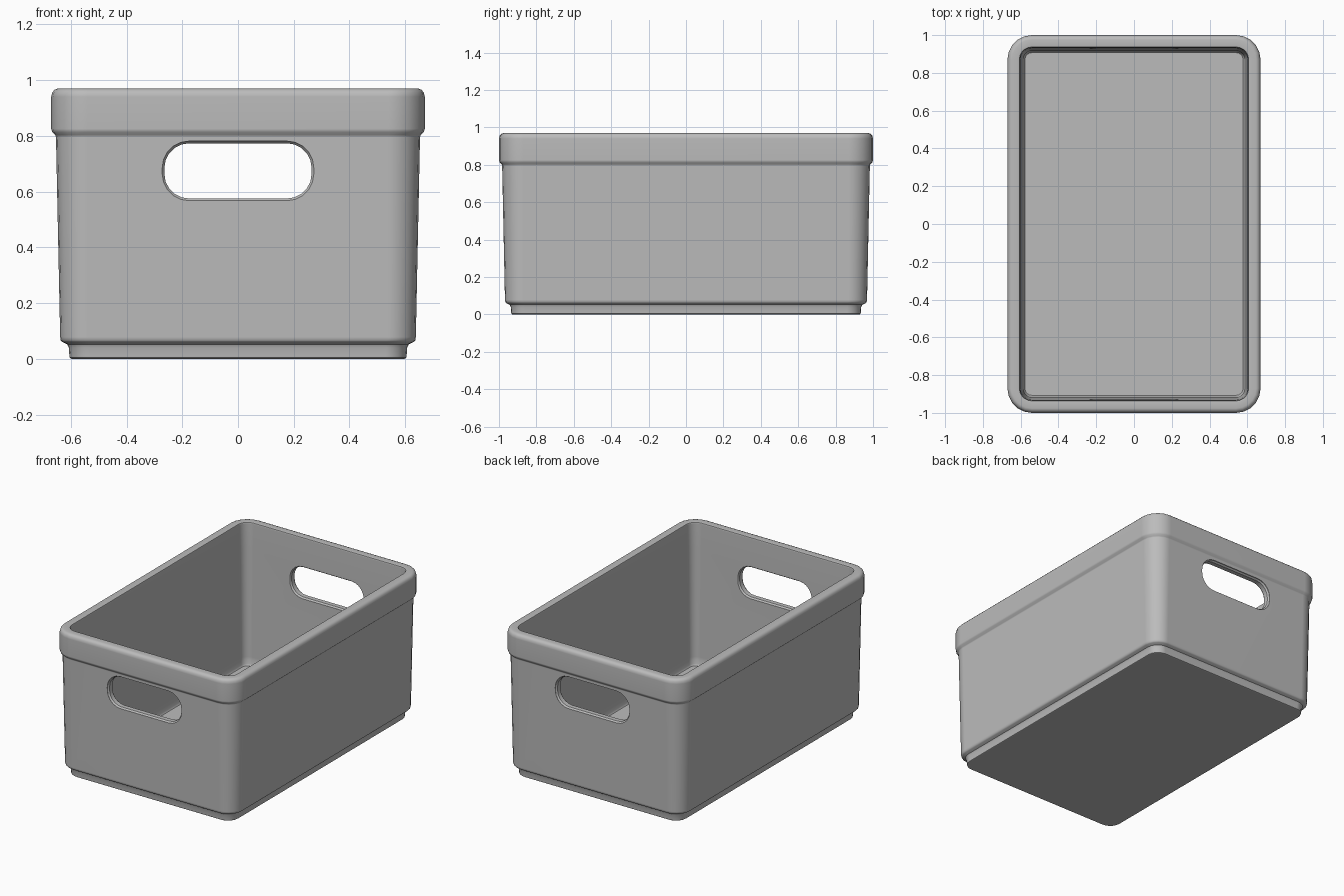
import bpy, bmesh
from math import sin, cos, pi, radians

if "Cube" in bpy.data.objects:
    bpy.data.objects.remove(bpy.data.objects["Cube"])

plastic = bpy.data.materials.new("grey plastic")
plastic.use_nodes = True
grey = (0.5, 0.5, 0.5, 1)
plastic.diffuse_color = grey
plastic.node_tree.nodes["Principled BSDF"].inputs["Base Color"].default_value = grey


def rounded_rect(hx, hy, r, steps):
    """Outline of a rectangle with rounded corners, counter-clockwise."""
    pts = []
    for k, (sx, sy) in enumerate(((1, 1), (-1, 1), (-1, -1), (1, -1))):
        for i in range(steps + 1):
            a = (k + i / steps) * pi / 2
            pts.append((sx * (hx - r) + r * cos(a), sy * (hy - r) + r * sin(a)))
    return pts


def loft(name, rings):
    """Skin a list of equal-length rings and cap both ends."""
    bm = bmesh.new()
    loops = [[bm.verts.new(p) for p in ring] for ring in rings]
    n = len(loops[0])
    for a, b in zip(loops, loops[1:]):
        for i in range(n):
            j = (i + 1) % n
            bm.faces.new((a[i], a[j], b[j], b[i]))
    bm.faces.new(loops[0][::-1])
    bm.faces.new(loops[-1])
    bmesh.ops.recalc_face_normals(bm, faces=bm.faces)
    mesh = bpy.data.meshes.new(name)
    bm.to_mesh(mesh)
    bm.free()
    mesh.materials.append(plastic)
    obj = bpy.data.objects.new(name, mesh)
    bpy.context.collection.objects.link(obj)
    return obj


# Bin wall profile: inset from the rim, corner radius, height
profile = [
    # foot
    (0.072, 0.07, 0.0), (0.066, 0.075, 0.004), (0.065, 0.075, 0.012),
    (0.063, 0.075, 0.04), (0.057, 0.08, 0.052),
    # tapered body
    (0.04, 0.095, 0.06), (0.034, 0.1, 0.066), (0.032, 0.1, 0.078),
    (0.017, 0.115, 0.795), (0.014, 0.115, 0.803),
    # rim band
    (0.004, 0.125, 0.813), (0.0, 0.13, 0.825), (0.0, 0.13, 0.94),
    (0.004, 0.126, 0.956), (0.012, 0.118, 0.965), (0.024, 0.106, 0.97),
    (0.056, 0.074, 0.97), (0.063, 0.067, 0.967), (0.066, 0.064, 0.96),
    # inside wall and recessed floor
    (0.069, 0.06, 0.8), (0.079, 0.05, 0.085), (0.083, 0.046, 0.07),
    (0.085, 0.044, 0.04), (0.093, 0.036, 0.03),
]
storage_bin = loft("storage_bin", [
    [(x, y, z) for x, y in rounded_rect(0.67 - d, 1.0 - d, r, 5)]
    for d, r, z in profile])

# Hand holes with softened edges, cut through both ends
flare = [(1.1, 0.008), (0.978, 0.008), (0.968, 0.0), (0.938, 0.0),
         (0.928, 0.008), (0.85, 0.008)]
bpy.context.view_layer.objects.active = storage_bin
storage_bin.select_set(True)
for side in (-1, 1):
    cutter = loft("hand_hole_cutter", [
        [(x, side * y, 0.674 + z)
         for x, z in rounded_rect(0.264 + g, 0.099 + g, 0.088 + g, 5)]
        for y, g in flare])
    cutter.hide_render = True
    cut = storage_bin.modifiers.new("hand_hole", 'BOOLEAN')
    cut.operation = 'DIFFERENCE'
    cut.solver = 'EXACT'
    cut.object = cutter
    bpy.ops.object.modifier_apply(modifier=cut.name)
    bpy.data.objects.remove(cutter)

# Smooth moulded finish
bpy.ops.object.shade_smooth_by_angle(angle=radians(35))
storage_bin.modifiers.new("even_shading", 'WEIGHTED_NORMAL').keep_sharp = True
